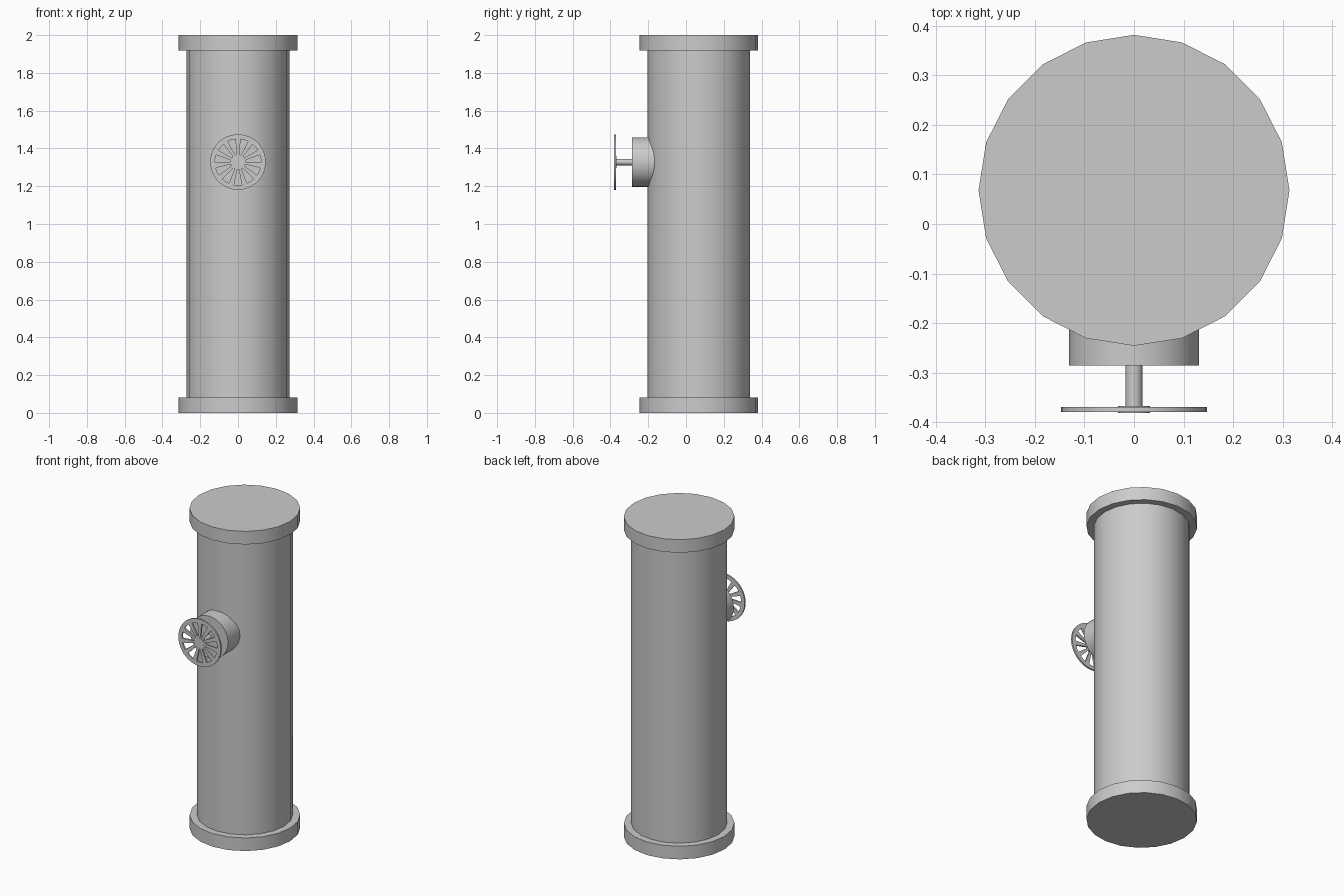
import bpy, bmesh, math
from mathutils import Matrix, Vector

cube = bpy.data.objects.get("Cube")
if cube:
    bpy.data.objects.remove(cube, do_unlink=True)

PIPE_Y = 0.068     # pipe axis
VALVE_Z = 1.328    # valve axis height

steel = bpy.data.materials.new("grey steel")
steel.use_nodes = True
GREY = (0.6, 0.6, 0.6, 1)
steel.diffuse_color = GREY
steel.node_tree.nodes["Principled BSDF"].inputs["Base Color"].default_value = GREY


def finish(name, bm):
    bmesh.ops.recalc_face_normals(bm, faces=bm.faces)
    mesh = bpy.data.meshes.new(name)
    bm.to_mesh(mesh)
    bm.free()
    mesh.materials.append(steel)
    obj = bpy.data.objects.new(name, mesh)
    bpy.context.collection.objects.link(obj)
    bpy.ops.object.select_all(action="DESELECT")
    obj.select_set(True)
    bpy.context.view_layer.objects.active = obj
    bpy.ops.object.shade_smooth_by_angle(angle=math.radians(30))
    return obj


def cylinder(name, radius, start, end, sides):
    """Capped cylinder between two points."""
    start, end = Vector(start), Vector(end)
    axis = end - start
    turn = axis.to_track_quat("Z", "Y").to_matrix().to_4x4()
    bm = bmesh.new()
    bmesh.ops.create_cone(bm, cap_ends=True, segments=sides, radius1=radius,
                          radius2=radius, depth=axis.length,
                          matrix=Matrix.Translation((start + end) / 2) @ turn)
    return finish(name, bm)


# Upright pipe with a flange at each end
cylinder("pipe", 0.272, (0, PIPE_Y, 0.04), (0, PIPE_Y, 1.96), 20)
for name, z in (("bottom_flange", 0), ("top_flange", 1.918)):
    cylinder(name, 0.314, (0, PIPE_Y, z), (0, PIPE_Y, z + 0.082), 20)

# Valve housing and stem on the front
cylinder("valve_housing", 0.131, (0, -0.286, VALVE_Z), (0, -0.1, VALVE_Z), 32)
cylinder("valve_stem", 0.017, (0, -0.372, VALVE_Z), (0, -0.28, VALVE_Z), 20)


def handwheel(name, y_front, y_back, count):
    """Flat disc with wedge windows, one of them pointing straight down."""
    hub, inner, outer, rim = 0.032, 0.040, 0.122, 0.147
    step = 2 * math.pi / count
    bm = bmesh.new()

    def point(r, angle):
        return bm.verts.new((r * math.cos(angle), y_front,
                             VALVE_Z + r * math.sin(angle)))

    # Each sector has a window edge, a second window edge, then a spoke
    rings = []
    for r, half in ((hub, 0.2), (inner, 0.2), (outer, 0.3), (rim, 0.3)):
        ring = []
        for i in range(count):
            middle = i * step - math.pi / 2
            for offset in (-half, 0, half, 0.5):
                ring.append(point(r, middle + offset * step))
        rings.append(ring)
    total = len(rings[0])
    for band in range(3):
        a, b = rings[band], rings[band + 1]
        for i in range(total):
            if band == 1 and i % 4 < 2:
                continue   # open window
            j = (i + 1) % total
            bm.faces.new((a[i], a[j], b[j], b[i]))
    bm.faces.new(rings[0])
    extruded = bmesh.ops.extrude_face_region(bm, geom=bm.faces[:],
                                             use_keep_orig=True)
    moved = [v for v in extruded["geom"] if isinstance(v, bmesh.types.BMVert)]
    bmesh.ops.translate(bm, verts=moved, vec=(0, y_back - y_front, 0))
    return finish(name, bm)


handwheel("handwheel", -0.380, -0.370, 11)
# Slim collar where the stem meets the wheel
cylinder("wheel_hub", 0.032, (0, -0.382, VALVE_Z), (0, -0.368, VALVE_Z), 24)
